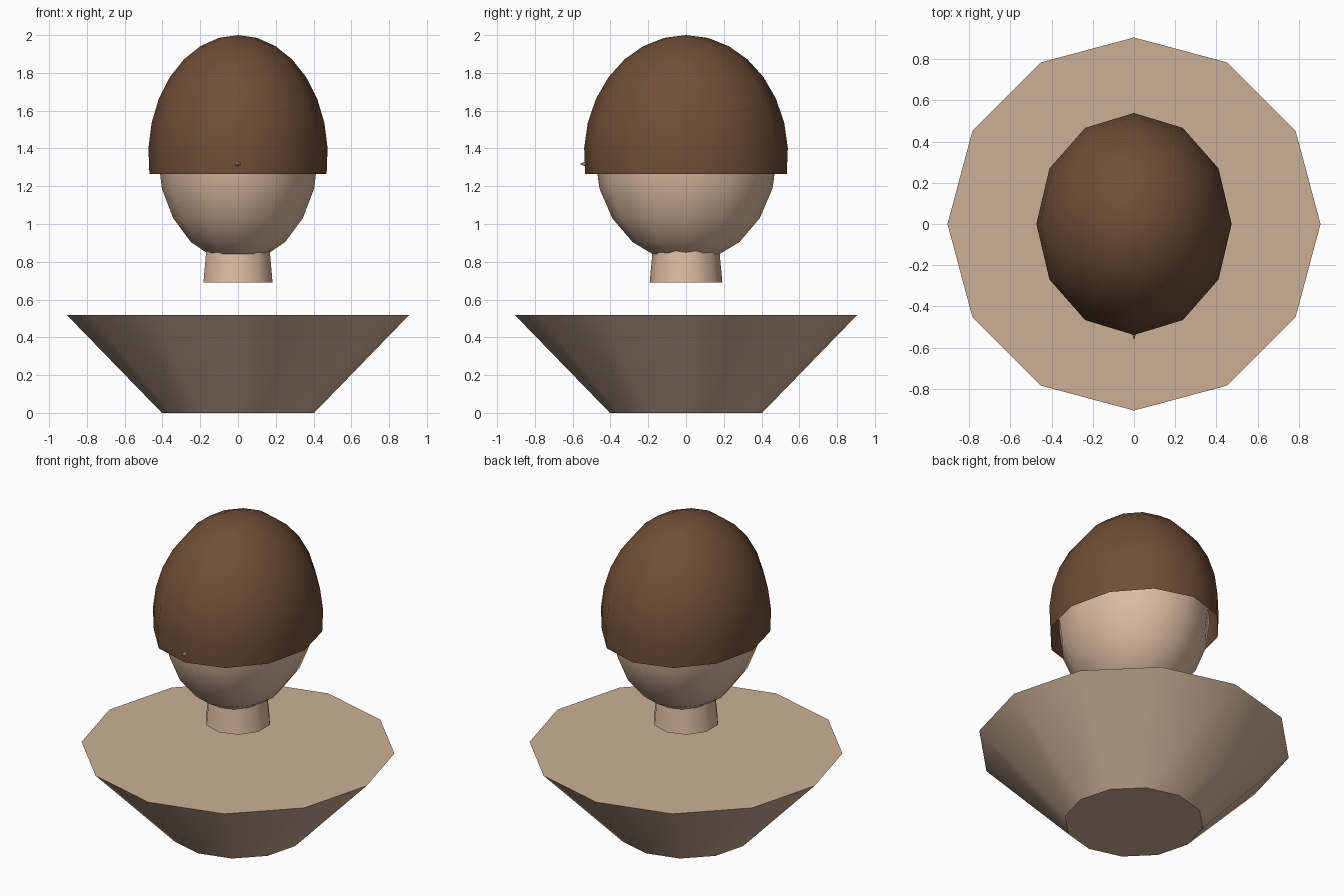
import bpy, bmesh, math

if "Cube" in bpy.data.objects:
    bpy.data.objects.remove(bpy.data.objects["Cube"])


def srgb(r, g, b):
    lin = lambda c: c / 12.92 if c <= 0.04045 else ((c + 0.055) / 1.055) ** 2.4
    return tuple(lin(v / 255) for v in (r, g, b)) + (1.0,)


def material(name, rgb):
    m = bpy.data.materials.new(name)
    m.diffuse_color = srgb(*rgb)
    m.use_nodes = True
    m.node_tree.nodes["Principled BSDF"].inputs["Base Color"].default_value = m.diffuse_color
    return m


skin = material("skin", (222, 188, 162))
stand = material("tan", (204, 176, 150))
brown = material("brown", (112, 78, 54))


def lathe(name, profile, sides, mat, location=(0, 0, 0), scale=(1, 1, 1),
          cap=False, rotation_x=0.0):
    """Spin (radius, z) points round z; a radius of 0 makes a pole.
    The first vertex of each ring lies on -y."""
    bm = bmesh.new()
    rings = []
    for r, z in profile:
        if r < 1e-6:
            rings.append([bm.verts.new((0, 0, z))])
        else:
            rings.append([bm.verts.new((r * math.sin(2 * math.pi * i / sides),
                                        -r * math.cos(2 * math.pi * i / sides), z))
                          for i in range(sides)])
    for a, b in zip(rings, rings[1:]):
        for i in range(sides):
            j = (i + 1) % sides
            if len(a) == 1:
                bm.faces.new((a[0], b[j], b[i]))
            elif len(b) == 1:
                bm.faces.new((a[i], a[j], b[0]))
            else:
                bm.faces.new((a[i], a[j], b[j], b[i]))
    if cap:
        for ring in (rings[0], rings[-1]):
            if len(ring) > 1:
                bm.faces.new(ring)
    for v in bm.verts:
        v.co.x *= scale[0]
        v.co.y *= scale[1]
        v.co.z *= scale[2]
    bmesh.ops.recalc_face_normals(bm, faces=bm.faces[:])
    me = bpy.data.meshes.new(name)
    bm.to_mesh(me)
    bm.free()
    me.materials.append(mat)
    ob = bpy.data.objects.new(name, me)
    bpy.context.collection.objects.link(ob)
    ob.location = location
    ob.rotation_euler.x = rotation_x
    bpy.ops.object.select_all(action='DESELECT')
    ob.select_set(True)
    bpy.context.view_layer.objects.active = ob
    bpy.ops.object.shade_smooth_by_angle(angle=math.radians(40))
    return ob


def arc(end_angle, steps):
    """Unit circle profile from end_angle below the top pole up to the pole."""
    angles = [end_angle * i / steps for i in range(steps, -1, -1)]
    return [(math.sin(a), math.cos(a)) for a in angles]


# Flared shoulder block on the floor
lathe("shoulder_base", [(0.403, 0), (0.906, 0.518)], 12, stand, cap=True)

# Short neck, its top buried in the head
lathe("neck", [(0.1925, 0.69), (0.172, 0.91)], 10, skin, cap=True)

# Egg-shaped head
lathe("head", arc(math.pi, 10), 12, skin, (0, 0, 1.364), (0.424, 0.482, 0.568))

# Open hair shell reaching a little below its widest ring
lathe("hair", arc(math.radians(99), 8), 12, brown, (0, 0, 1.364), (0.475, 0.54, 0.636))

# Nose cone, only its tip showing through the hair
lathe("nose", [(0.06, 0), (0, 0.13)], 6, skin, (0, -0.432, 1.318),
      cap=True, rotation_x=math.pi / 2)
